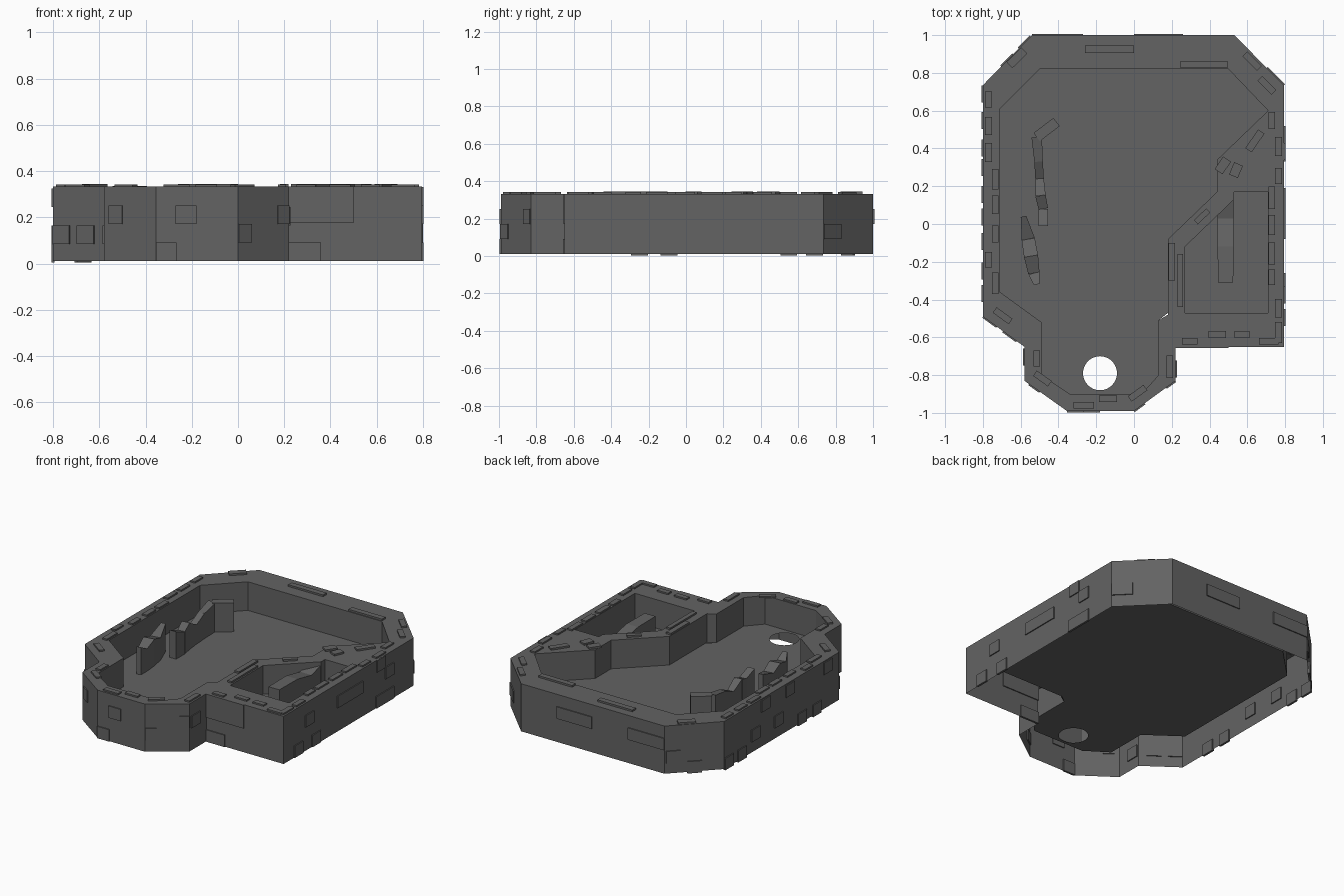
import bpy, bmesh, math, random
from mathutils import Vector, Matrix

if "Cube" in bpy.data.objects:
    bpy.data.objects.remove(bpy.data.objects["Cube"])
random.seed(7)

stone = bpy.data.materials.new("dark grey stone")
stone.diffuse_color = (0.125, 0.125, 0.125, 1)
stone.use_nodes = True
stone.node_tree.nodes["Principled BSDF"].inputs["Base Color"].default_value = stone.diffuse_color

BASE, FLOOR, TOP = 0.012, 0.14, 0.333
OUTER = [(-0.54, 1), (-0.80, 0.735), (-0.80, -0.49), (-0.58, -0.65), (-0.58, -0.83),
         (-0.355, -0.99), (0, -0.99), (0.22, -0.83), (0.22, -0.65), (0.795, -0.65),
         (0.795, 0.735), (0.53, 1)]
HALL = [(-0.50, 0.82), (-0.71, 0.61), (-0.71, -0.36), (-0.49, -0.52), (-0.49, -0.80),
        (-0.34, -0.90), (0.04, -0.90), (0.13, -0.80), (0.13, -0.51), (0.18, -0.48),
        (0.18, -0.08), (0.44, 0.17), (0.44, 0.34), (0.71, 0.60), (0.50, 0.82)]
YARD = [(0.27, -0.47), (0.71, -0.47), (0.71, 0.17), (0.53, 0.17), (0.53, 0.13), (0.27, -0.12)]


def finish(bm, name):
    me = bpy.data.meshes.new(name)
    bm.to_mesh(me)
    bm.free()
    me.materials.append(stone)
    ob = bpy.data.objects.new(name, me)
    bpy.context.collection.objects.link(ob)
    return ob


def walls(bm, loop, z0, z1):
    n = len(loop)
    for i in range(n):
        a, b = loop[i], loop[(i + 1) % n]
        bm.faces.new([bm.verts.new((*p, z)) for p, z in ((a, z0), (b, z0), (b, z1), (a, z1))])


def sheet(bm, loops, z):
    """Flat sheet bounded by the first loop, with the others as holes."""
    edges = []
    for loop in loops:
        vs = [bm.verts.new((*p, z)) for p in loop]
        edges += [bm.edges.new((vs[i - 1], vs[i])) for i in range(len(vs))]
    bmesh.ops.triangle_fill(bm, use_beauty=True, use_dissolve=False, edges=edges, normal=(0, 0, 1))


def block(bm, centre, size, angle=0):
    m = Matrix.Translation(centre) @ Matrix.Rotation(angle, 4, 'Z') @ Matrix.Diagonal((*size, 1))
    bmesh.ops.create_cube(bm, size=1, matrix=m)


# hollow wall shell, open underneath
bm = bmesh.new()
walls(bm, OUTER, BASE, TOP)
walls(bm, HALL[::-1], FLOOR, TOP)
walls(bm, YARD[::-1], FLOOR, TOP)
sheet(bm, [OUTER, HALL, YARD], TOP)
bmesh.ops.remove_doubles(bm, verts=bm.verts, dist=1e-4)
finish(bm, "wall_shell")

# floor sheet with a round opening
bm = bmesh.new()
hole = [(-0.18 + 0.09 * math.cos(t * math.tau / 32), -0.79 + 0.09 * math.sin(t * math.tau / 32))
        for t in range(32)]
sheet(bm, [HALL[:9] + [(0.18, -0.47), (0.71, -0.47)] + HALL[13:], hole], FLOOR)
finish(bm, "floor")


# raised stones on the outer faces: (edge, start, end, bottom, top)
def wall_stone(bm, edge, s, e, z0, z1):
    a, b = Vector(OUTER[edge]), Vector(OUTER[(edge + 1) % len(OUTER)])
    d = (b - a).normalized()
    mid = a + d * (s + e) / 2
    block(bm, (mid.x, mid.y, (z0 + z1) / 2), (e - s, 0.014, z1 - z0), math.atan2(d.y, d.x))


bm = bmesh.new()
H = 0.08
known = [(5, 0, 0.09, 0), (5, 0.085, 0.175, 2), (6, 0, 0.07, 1), (6, 0.21, 0.27, 2),
         (8, 0, 0.14, 0), (9, 0.11, 0.20, 0), (9, 0.23, 0.32, 2), (9, 0.30, 0.39, 0),
         (9, 0.57, 0.84, 2), (9, 0.98, 1.17, 0), (9, 0.99, 1.08, 3), (9, 1.08, 1.17, 2),
         (11, 0.27, 0.53, 2), (11, 0.80, 1.07, 2), (10, 0, 0.13, 1), (4, 0.03, 0.10, 2)]
for edge, s, e, row in known:
    wall_stone(bm, edge, s, e, BASE + row * H, BASE + (row + 1) * H)
wall_stone(bm, 8, 0.0, 0.28, 0.175, TOP)
for edge in (0, 1, 2, 3, 7):
    a, b = OUTER[edge], OUTER[edge + 1]
    length = math.dist(a, b)
    for k in range(int(length / 0.13)):
        s = k * 0.13 + random.uniform(0, 0.03)
        z = BASE - 0.008 + random.choice((0, 1, 2, 3)) * H
        wall_stone(bm, edge, s, s + 0.09, z, z + H)
finish(bm, "wall_stones")

# flat stones along the top of the rim
bm = bmesh.new()
for edge in range(1, 11):
    a, b = Vector(OUTER[edge]), Vector(OUTER[edge + 1 if edge < 11 else 0])
    d = (b - a).normalized()
    inward = Vector((-d.y, d.x))
    length = (b - a).length
    for k in range(max(1, int(length / 0.14))):
        p = a + d * (0.07 + k * 0.14 + random.uniform(-0.01, 0.02)) + inward * random.choice((0.03, 0.065))
        block(bm, (p.x, p.y, TOP + 0.004), (random.uniform(0.08, 0.12), 0.035, 0.012),
              math.atan2(d.y, d.x))
for x, y, w in ((-0.13, 0.925, 0.26), (0.37, 0.845, 0.25)):
    block(bm, (x, y, TOP + 0.005), (w, 0.038, 0.014))
for x, y, w, l, ang in ((0.2, -0.2, 0.035, 0.2, 0), (0.245, -0.3, 0.03, 0.28, 0), (0.36, 0.04, 0.03, 0.09, -0.8),
                        (0.47, 0.31, 0.05, 0.08, -0.6), (0.54, 0.285, 0.05, 0.07, -0.4),
                        (0.64, 0.44, 0.04, 0.12, -0.6), (-0.62, 0.88, 0.045, 0.11, -0.8)):
    block(bm, (x, y, TOP + 0.005), (w, l, 0.014), ang)
finish(bm, "rim_stones")


# ruined partition walls: stations along a path as (x, y, width, top height)
def ruin(name, stations):
    bm = bmesh.new()
    for (x0, y0, w0, h0), (x1, y1, w1, h1) in zip(stations, stations[1:]):
        d = Vector((x1 - x0, y1 - y0)).normalized()
        n = Vector((-d.y, d.x))
        ring = []
        for x, y, w, h in ((x0, y0, w0, h0), (x1, y1, w1, h1)):
            for s, z in ((-1, FLOOR), (1, FLOOR), (1, h), (-1, h)):
                q = Vector((x, y)) + n * s * w / 2
                ring.append(bm.verts.new((q.x, q.y, z)))
        bm.faces.new(ring[:4])
        bm.faces.new(ring[:3:-1])
        for i in range(4):
            j = (i + 1) % 4
            bm.faces.new((ring[j], ring[i], ring[i + 4], ring[j + 4]))
    bmesh.ops.recalc_face_normals(bm, faces=bm.faces)
    finish(bm, name)


ruin("hall_partition_back", [(-0.41, 0.54, 0.055, 0.335), (-0.515, 0.46, 0.055, 0.335),
                             (-0.505, 0.33, 0.045, 0.31), (-0.50, 0.24, 0.045, 0.27),
                             (-0.495, 0.15, 0.055, 0.32), (-0.48, 0.08, 0.05, 0.29),
                             (-0.48, -0.01, 0.05, 0.325)])
ruin("hall_partition_front", [(-0.585, 0.04, 0.03, 0.33), (-0.56, -0.08, 0.07, 0.29),
                              (-0.545, -0.17, 0.075, 0.32), (-0.53, -0.26, 0.06, 0.29),
                              (-0.515, -0.32, 0.03, 0.325)])
ruin("yard_partition", [(0.485, 0.14, 0.085, 0.31), (0.485, 0.03, 0.085, 0.28),
                        (0.485, -0.12, 0.085, 0.31), (0.485, -0.31, 0.08, 0.31)])
